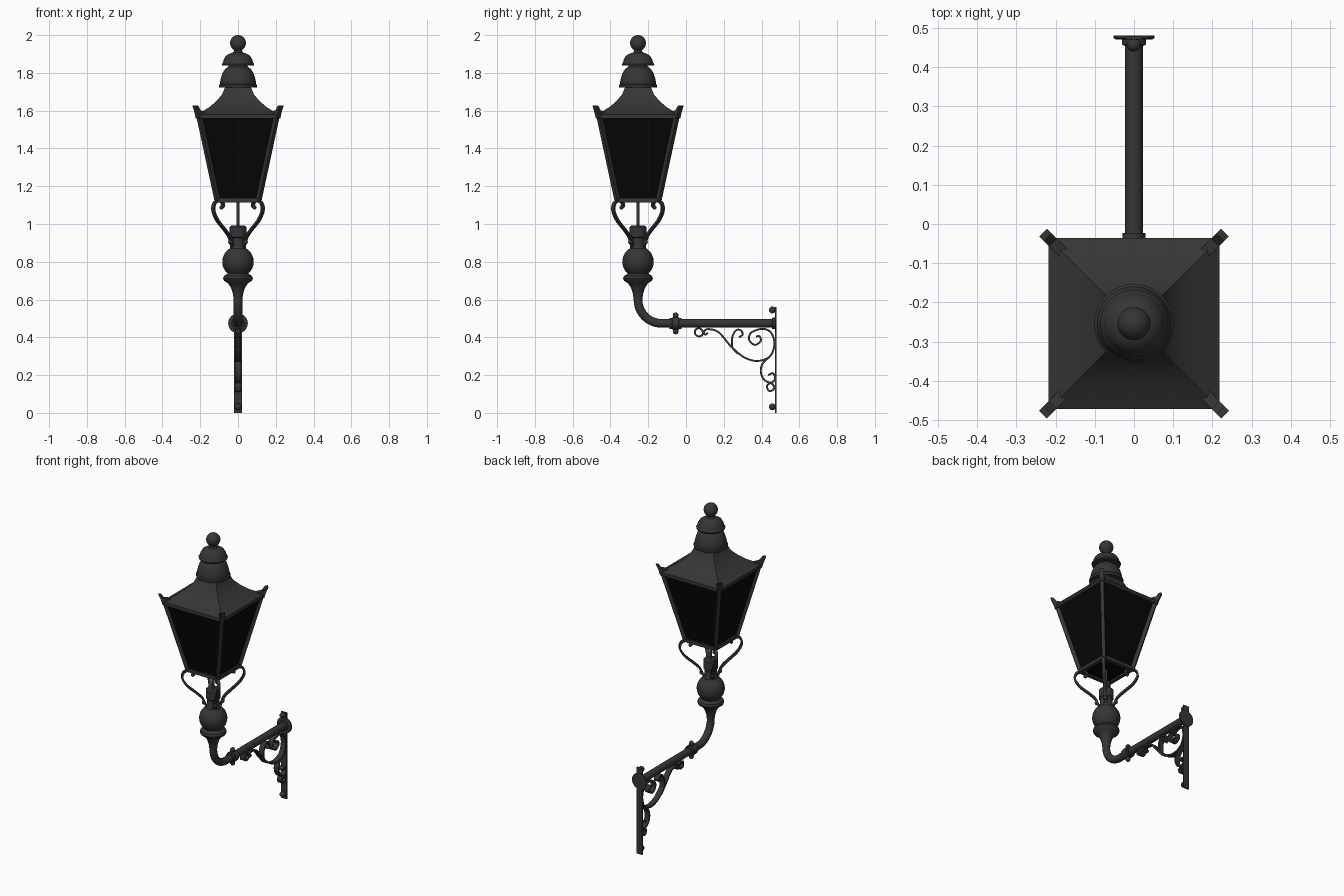
import bpy, bmesh, math
from mathutils import Vector

if "Cube" in bpy.data.objects:
    bpy.data.objects.remove(bpy.data.objects["Cube"])

CY = -0.254          # lantern axis in y
ARM_Z = 0.474        # height of the wall arm


def material(name, v):
    m = bpy.data.materials.new(name)
    m.diffuse_color = (v, v, v, 1)
    m.use_nodes = True
    m.node_tree.nodes["Principled BSDF"].inputs["Base Color"].default_value = m.diffuse_color
    return m


IRON = material("dark_iron", 0.036)
GLASS = material("black_glass", 0.002)


def finish(name, bm, mat=IRON, smooth=True):
    bmesh.ops.recalc_face_normals(bm, faces=bm.faces)
    me = bpy.data.meshes.new(name)
    bm.to_mesh(me)
    bm.free()
    ob = bpy.data.objects.new(name, me)
    bpy.context.collection.objects.link(ob)
    me.materials.append(mat)
    if smooth:
        bpy.ops.object.select_all(action='DESELECT')
        ob.select_set(True)
        bpy.context.view_layer.objects.active = ob
        bpy.ops.object.shade_smooth_by_angle(angle=math.radians(35))
    return ob


def loft(bm, rings):
    rings = [[bm.verts.new(p) for p in r] for r in rings]
    n = len(rings[0])
    for a, b in zip(rings, rings[1:]):
        for i in range(n):
            j = (i + 1) % n
            bm.faces.new((a[i], a[j], b[j], b[i]))
    bm.faces.new(rings[0])
    bm.faces.new(rings[-1])


def lathe(name, prof, origin, axis=(0, 0, 1), n=32):
    # prof: (radius, distance along axis)
    bm = bmesh.new()
    q = Vector((0, 0, 1)).rotation_difference(Vector(axis))
    o = Vector(origin)
    loft(bm, [[o + q @ Vector((max(r, .0005) * math.cos(2 * math.pi * i / n),
                               max(r, .0005) * math.sin(2 * math.pi * i / n), h))
               for i in range(n)] for r, h in prof])
    return finish(name, bm)


def square_loft(name, prof, mat=IRON):
    bm = bmesh.new()
    loft(bm, [[(sx * h, CY + sy * h, z) for sx, sy in ((-1, -1), (1, -1), (1, 1), (-1, 1))]
              for h, z in prof])
    return finish(name, bm, mat)


def arc(r, c, a0, a1, n=10):
    # part of a ball profile, angles in degrees from the bottom pole
    return [(r * math.sin(math.radians(a0 + (a1 - a0) * i / n)),
             c - r * math.cos(math.radians(a0 + (a1 - a0) * i / n))) for i in range(n + 1)]


def smooth_path(pts, k=6):
    p = [Vector(q) for q in pts]
    p = [2 * p[0] - p[1]] + p + [2 * p[-1] - p[-2]]
    out = []
    for i in range(1, len(p) - 2):
        a, b, c, d = p[i - 1:i + 3]
        for s in range(k):
            t = s / k
            out.append(.5 * (2 * b + (c - a) * t + (2 * a - 5 * b + 4 * c - d) * t * t
                             + (3 * b - a - 3 * c + d) * t ** 3))
    return out + [p[-2]]


def strap(name, pts, origin, direction, width, thick):
    # flat bar swept along a path in the vertical plane of `direction`
    path = smooth_path(pts)
    o, d = Vector(origin), Vector(direction).normalized()
    up = Vector((0, 0, 1))
    side = d.cross(up) * width / 2
    rings = []
    for i, p in enumerate(path):
        t = (path[min(i + 1, len(path) - 1)] - path[max(i - 1, 0)]).normalized()
        c = o + d * p[0] + up * p[1]
        nrm = (d * -t[1] + up * t[0]) * thick / 2
        rings.append([c + nrm + side, c + nrm - side, c - nrm - side, c - nrm + side])
    bm = bmesh.new()
    loft(bm, rings)
    return finish(name, bm)


def beam(name, a, b, w):
    a, b = Vector(a), Vector(b)
    q = (b - a).to_track_quat('Z', 'Y')
    bm = bmesh.new()
    loft(bm, [[p + q @ Vector((x * w / 2, y * w / 2, 0))
               for x, y in ((-1, -1), (1, -1), (1, 1), (-1, 1))] for p in (a, b)])
    return finish(name, bm, smooth=False)


def ball(name, c, r):
    return lathe(name, arc(r, 0, 0, 180, 12), c, n=16)


# wall plate, rosette and bolts
bm = bmesh.new()
loft(bm, [[(x, y, z) for x, y in ((-.02, .47), (.02, .47), (.02, .478), (-.02, .478))]
          for z in (0, .56)])
finish("wall_plate", bm, smooth=False)
lathe("wall_rosette", [(.052, 0), (.052, .006), (.046, .01), (.031, .01), (.031, .022), (.024, .026)],
      (0, .48, ARM_Z), (0, -1, 0))
for z in (.032, .545):
    ball("wall_bolt", (0, .457, z), .018)

# arm pipe with its upward bend
R, r = .125, .023
path = [(.475, ARM_Z), (CY + R, ARM_Z)]
path += [(CY + R - R * math.sin(a), ARM_Z + R - R * math.cos(a))
         for a in (math.pi / 2 * i / 12 for i in range(1, 13))]
path.append((CY, .64))
rings = []
for i, p in enumerate(path):
    q0, q1 = path[max(i - 1, 0)], path[min(i + 1, len(path) - 1)]
    t = Vector((0, q1[0] - q0[0], q1[1] - q0[1])).normalized()
    nrm = Vector((1, 0, 0)).cross(t)
    rings.append([Vector((0, *p)) + r * (Vector((1, 0, 0)) * math.cos(b) + nrm * math.sin(b))
                  for b in (2 * math.pi * k / 24 for k in range(24))])
bm = bmesh.new()
loft(bm, rings)
finish("arm_pipe", bm)

# clamp collar on the arm
lathe("arm_collar", [(.022, -.032), (.029, -.032), (.029, -.018), (.034, -.016), (.034, .016),
                     (.029, .018), (.029, .032), (.022, .032)], (0, -.055, ARM_Z), (0, 1, 0))
for s in (-1, 1):
    lathe("collar_knob", [(.012, .025), (.012, .034)] + arc(.015, .043, 40, 180, 8),
          (0, -.055, ARM_Z), (0, 0, s), 16)

# bracket scrollwork (paths as y, z)
scrolls = [
    [(.115, .425), (.105, .415), (.095, .42), (.1, .437), (.125, .443), (.175, .425), (.24, .35),
     (.31, .293), (.38, .275), (.445, .3), (.468, .365), (.45, .425), (.405, .445),
     (.345, .425), (.335, .385), (.365, .36), (.395, .38), (.39, .405), (.37, .405)],
    [(.28, .4), (.3, .415), (.29, .437), (.265, .437), (.245, .4), (.247, .345), (.275, .312)],
    [(.44, .295), (.405, .26), (.396, .215), (.415, .175), (.45, .16), (.472, .182),
     (.46, .21), (.435, .2)],
    [(.07, .45), (.05, .44), (.05, .415), (.07, .405), (.088, .415), (.085, .438), (.068, .45)],
    [(.45, .16), (.43, .145), (.435, .12), (.455, .118), (.468, .135), (.455, .155), (.445, .158)],
]
for pts in scrolls:
    strap("bracket_scroll", pts, (0, 0, 0), (0, 1, 0), .034, .01)

# turned column
lathe("column", [(.023, .6), (.027, .63), (.036, .66), (.052, .685), (.074, .7), (.079, .712),
                 (.074, .725), (.058, .735)] + arc(.083, .8, 42, 148, 14) +
      [(.04, .885), (.036, .9), (.036, .925), (.044, .932), (.044, .985), (.036, .992)], (0, CY, 0))
lathe("centre_rod", [(.008, .98), (.008, 1.13)], (0, CY, 0), n=12)

# parts repeated at the four lantern corners
for sx in (-1, 1):
    for sy in (-1, 1):
        d = (sx, sy, 0)
        strap("support_scroll",
              [(.125, 1.085), (.112, 1.098), (.122, 1.118), (.15, 1.122), (.178, 1.107),
               (.184, 1.07), (.155, 1.02), (.1, .97), (.066, .935), (.05, .9), (.042, .88)],
              (0, CY, 0), d, .02, .012)
        ball("scroll_end", (sx * .087, CY + sy * .087, 1.088), .011)
        ball("support_bolt", (sx * .04, CY + sy * .04, .905), .012)
        beam("corner_bar", (sx * .107, CY + sy * .107, 1.115), (sx * .206, CY + sy * .206, 1.575), .022)
        # upswept horn
        dv = Vector(d).normalized()
        side = Vector((-dv.y, dv.x, 0)) * .014
        bm = bmesh.new()
        loft(bm, [[Vector((0, CY, z)) + dv * u + side * k for u, z in
                   ((.24, 1.592), (.285, 1.555), (.303, 1.56), (.312, 1.59), (.328, 1.628),
                    (.312, 1.626), (.293, 1.602))] for k in (-1, 1)])
        finish("corner_horn", bm, smooth=False)

# glazing and its frame rails
square_loft("glass_panes", [(.106, 1.125), (.205, 1.57)], GLASS)
for h, z, w in ((.108, 1.126, .022), (.207, 1.568, .02)):
    for a, b in (((-1, -1), (1, -1)), ((1, -1), (1, 1)), ((1, 1), (-1, 1)), ((-1, 1), (-1, -1))):
        beam("frame_rail", (a[0] * h, CY + a[1] * h, z), (b[0] * h, CY + b[1] * h, z), w)

# swept square roof
square_loft("roof", [(.205, 1.568), (.218, 1.572), (.218, 1.58), (.185, 1.598), (.15, 1.62),
                     (.115, 1.65), (.085, 1.685), (.066, 1.73)])

# ventilator crown and ball finial
lathe("crown", [(.06, 1.722), (.1, 1.722), (.101, 1.735), (.095, 1.742), (.095, 1.752), (.09, 1.775),
                (.08, 1.803), (.066, 1.823), (.052, 1.832), (.05, 1.838), (.084, 1.838),
                (.086, 1.846), (.079, 1.855), (.076, 1.87), (.064, 1.89), (.045, 1.902),
                (.026, 1.908), (.02, 1.918)] + arc(.042, 1.958, 32, 180, 14), (0, CY, 0), n=40)
